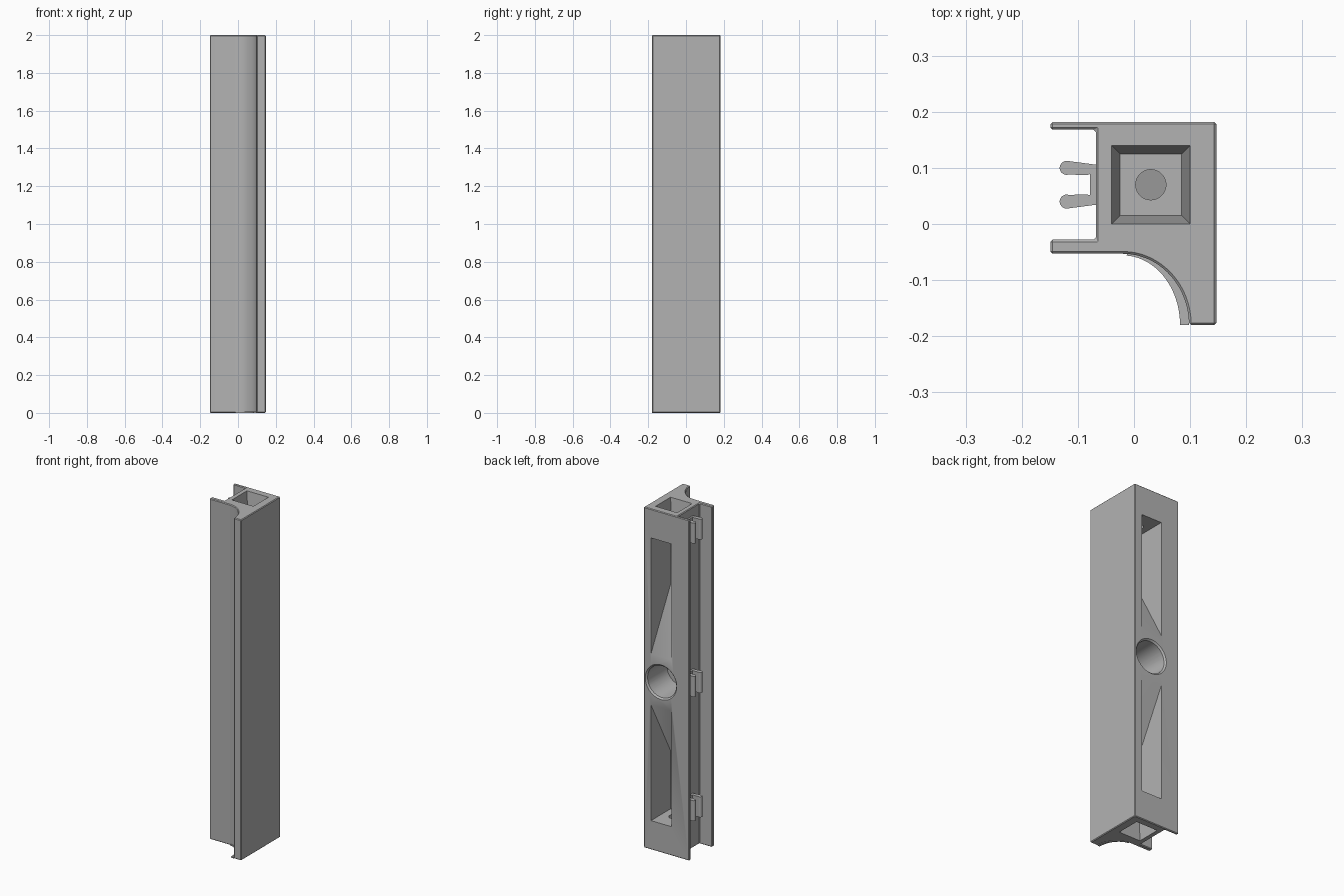
import bpy, bmesh, math
from mathutils import Matrix

cube = bpy.data.objects.get("Cube")
if cube:
    bpy.data.objects.remove(cube, do_unlink=True)

grey = bpy.data.materials.new("plain grey")
grey.use_nodes = True
GREY = (0.45, 0.45, 0.45, 1)
grey.diffuse_color = GREY
grey.node_tree.nodes["Principled BSDF"].inputs["Base Color"].default_value = GREY


def add_object(name, bm):
    bmesh.ops.recalc_face_normals(bm, faces=bm.faces)
    mesh = bpy.data.meshes.new(name)
    bm.to_mesh(mesh)
    bm.free()
    mesh.materials.append(grey)
    obj = bpy.data.objects.new(name, mesh)
    bpy.context.collection.objects.link(obj)
    return obj


def prism(name, points, low, high, axis="z"):
    """Extrude an outline along z (points are x, y) or along x (points are y, z)."""
    bm = bmesh.new()
    place = (lambda a, b: (a, b, low)) if axis == "z" else (lambda a, b: (low, a, b))
    face = bm.faces.new([bm.verts.new(place(*p)) for p in points])
    out = bmesh.ops.extrude_face_region(bm, geom=[face])
    verts = [v for v in out["geom"] if isinstance(v, bmesh.types.BMVert)]
    depth = high - low
    bmesh.ops.translate(bm, verts=verts, vec=(0, 0, depth) if axis == "z" else (depth, 0, 0))
    return add_object(name, bm)


def cone(name, sides, r1, r2, depth, matrix):
    bm = bmesh.new()
    bmesh.ops.create_cone(bm, cap_ends=True, segments=sides, radius1=r1, radius2=r2,
                          depth=depth, matrix=matrix)
    return add_object(name, bm)


def apply_modifier(obj, kind, **settings):
    mod = obj.modifiers.new(kind.lower(), kind)
    for key, value in settings.items():
        setattr(mod, key, value)
    bpy.context.view_layer.objects.active = obj
    bpy.ops.object.modifier_apply(modifier=mod.name)


def cut(obj, cutter):
    apply_modifier(obj, "BOOLEAN", operation="DIFFERENCE", object=cutter, solver="EXACT")
    bpy.data.objects.remove(cutter, do_unlink=True)


def cove(rx, ry, steps=24):
    """Quarter curve of the hollow front corner."""
    return [(-0.02 + rx * math.sin(t), -0.18 + ry * math.cos(t))
            for t in (i * math.pi / 2 / steps for i in range(steps + 1))]


# Main rail: flanged channel on one side, hollow corner at the front
outline = [(0.147, -0.18), (0.147, 0.182), (-0.149, 0.182), (-0.149, 0.168),
           (-0.068, 0.168), (-0.068, -0.028), (-0.149, -0.028), (-0.149, -0.053)]
body = prism("rail_body", outline + cove(0.118, 0.127), 0, 2)
apply_modifier(body, "BEVEL", width=0.004, segments=1, limit_method="ANGLE",
               angle_limit=math.radians(50))

# Recesses and sockets, mirrored about the middle height
CX, CY = 0.03, 0.07
for side in (1, -1):
    def z(h):
        return 1 + side * h
    # Long window in the back with a ramp toward the middle
    ramp = [(0.2, z(0.11)), (0.182, z(0.15)), (0.0, z(0.49)), (0.0, z(0.83)), (0.2, z(0.83))]
    cut(body, prism("window_cutter", ramp, -0.033, 0.1, "x"))
    # Tapered square socket in the end
    turn = Matrix.Rotation(math.pi / 4, 4, "Z")
    flip = Matrix.Rotation(0 if side > 0 else math.pi, 4, "X")
    root = math.sqrt(2)
    cut(body, cone("socket_cutter", 4, 0.055 * root, 0.07 * root, 0.12,
                   Matrix.Translation((CX, CY, z(0.942))) @ flip @ turn))
    # Round passage between the socket and the window
    cut(body, cone("passage_cutter", 32, 0.027, 0.027, 0.12,
                   Matrix.Translation((CX, CY, z(0.85)))))

# Round blind hole with a chamfered rim in the middle of the back
to_back = Matrix.Rotation(-math.pi / 2, 4, "X")
for name, r1, r2, y1, y2 in (("bore", 0.088, 0.094, 0.0, 0.2), ("rim", 0.092, 0.108, 0.172, 0.188)):
    cut(body, cone(name + "_cutter", 64, r1, r2, y2 - y1,
                   Matrix.Translation((0.035, (y1 + y2) / 2, 1)) @ to_back))

# Thin lip at the foot of the hollow corner
lip_outline = cove(0.118, 0.127) + cove(0.102, 0.124)[::-1]
lip = prism("base_lip", lip_outline[1:-1], 0.0, 0.008)

# Spring clips in the channel: two round-tipped prongs on a base
half = [(-0.06, 0.035), (-0.078, 0.035)]
prong = [(-0.078, 0.019), (-0.085, 0.017)]
for i in range(13):
    a = math.radians(-70 - i * 17)
    prong.append((-0.12 + 0.0125 * math.cos(a), 0.03 + 0.0125 * math.sin(a)))
prong += [(-0.07, 0.036), (-0.06, 0.036)]
upper = [(x, CY + y) for x, y in prong]
lower = [(x, CY - y) for x, y in reversed(prong)]
clips = [prism("clip_" + name, upper + lower, mid - 0.06, mid + 0.06)
         for name, mid in (("top", 1.89), ("middle", 0.99), ("bottom", 0.26))]

# Smooth shading on the curved faces, sharp edges kept
bpy.ops.object.select_all(action="DESELECT")
for obj in [body, lip] + clips:
    obj.select_set(True)
bpy.context.view_layer.objects.active = body
bpy.ops.object.shade_smooth_by_angle(angle=math.radians(30))
